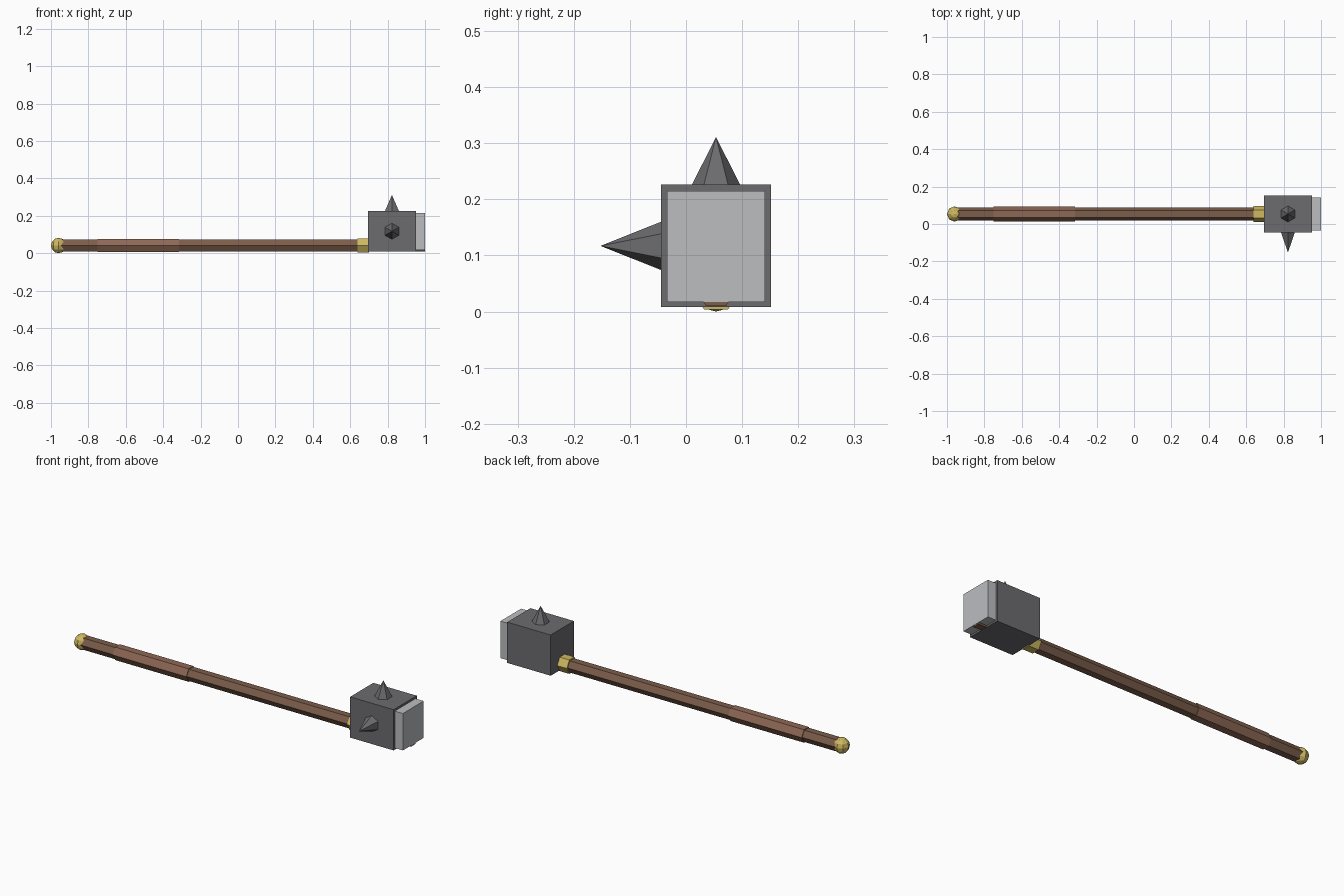
import bpy
from math import pi
from mathutils import Matrix

if "Cube" in bpy.data.objects:
    bpy.data.objects.remove(bpy.data.objects["Cube"])

CY, CZ = 0.0535, 0.041  # shaft axis


def material(name, rgb):
    m = bpy.data.materials.new(name)
    m.diffuse_color = (*rgb, 1)
    m.use_nodes = True
    m.node_tree.nodes["Principled BSDF"].inputs["Base Color"].default_value = m.diffuse_color
    return m


wood = material("wood", (0.20, 0.11, 0.07))
leather = material("leather", (0.27, 0.14, 0.09))
brass = material("brass", (0.62, 0.48, 0.12))
iron = material("iron", (0.15, 0.15, 0.16))
steel = material("steel", (0.50, 0.51, 0.53))


def finish(name, mat):
    o = bpy.context.object
    o.name = name
    o.data.materials.append(mat)
    return o


def box(name, lo, hi, mat):
    bpy.ops.mesh.primitive_cube_add(size=1)
    o = finish(name, mat)
    size = [b - a for a, b in zip(lo, hi)]
    mid = [(a + b) / 2 for a, b in zip(lo, hi)]
    o.data.transform(Matrix.Translation(mid) @ Matrix.Diagonal((*size, 1)))


def hex_bar(name, x0, x1, r, mat):
    # hexagonal bar along x, flats on top and bottom
    bpy.ops.mesh.primitive_cylinder_add(vertices=6, radius=r, depth=x1 - x0)
    o = finish(name, mat)
    o.data.transform(Matrix.Translation(((x0 + x1) / 2, CY, CZ)) @ Matrix.Rotation(pi / 2, 4, 'Y'))


def spike(name, base, length, tilt, mat):
    # six-sided cone, tilted about x
    bpy.ops.mesh.primitive_cone_add(vertices=6, radius1=0.043, radius2=0, depth=length)
    o = finish(name, mat)
    o.data.transform(Matrix.Translation(base) @ Matrix.Rotation(tilt, 4, 'X')
                     @ Matrix.Translation((0, 0, length / 2)))


# Shaft, running through the head
hex_bar("shaft", -0.965, 0.999, 0.036, wood)
hex_bar("grip", -0.75, -0.315, 0.040, leather)
hex_bar("collar", 0.638, 0.70, 0.043, brass)

# Pommel
bpy.ops.mesh.primitive_uv_sphere_add(segments=8, ring_count=6, radius=0.041, location=(-0.959, CY, CZ))
finish("pommel", brass)

# Head and striking plate
box("head", (0.695, -0.0445, 0.008), (0.952, 0.1515, 0.226), iron)
box("striking_plate", (0.952, -0.034, 0.017), (1.0, 0.141, 0.2145), steel)

# Spikes on the top and front of the head
spike("top_spike", (0.823, CY, 0.226), 0.085, 0, iron)
spike("front_spike", (0.823, -0.0445, 0.117), 0.108, pi / 2, iron)
